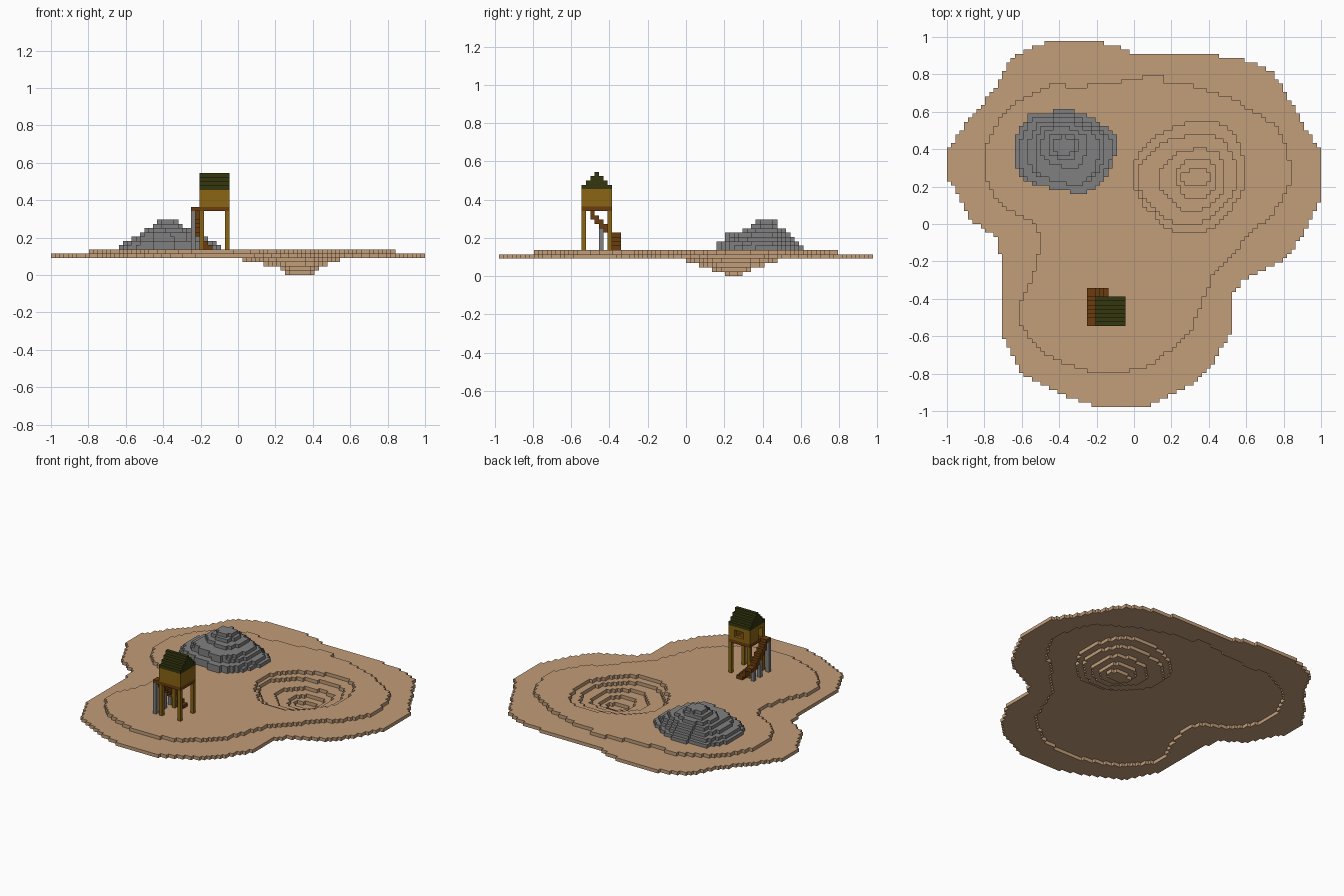
import bpy
import bmesh
from mathutils import Vector

V = 2 / 88  # size of one block; all coordinates below are in blocks

cube = bpy.data.objects.get("Cube")
if cube:
    bpy.data.objects.remove(cube, do_unlink=True)


def material(name, srgb):
    lin = [((c / 255 + 0.055) / 1.055) ** 2.4 for c in srgb]
    mat = bpy.data.materials.new(name)
    mat.use_nodes = True
    mat.diffuse_color = (*lin, 1)
    bsdf = mat.node_tree.nodes["Principled BSDF"]
    bsdf.inputs["Base Color"].default_value = (*lin, 1)
    bsdf.inputs["Roughness"].default_value = 0.9
    return mat


SAND = material("sand", (194, 157, 121))
STONE = material("grey stone", (128, 128, 128))
PLANK = material("golden wood", (139, 101, 20))
DARK_WOOD = material("dark wood", (107, 60, 14))
ROOF = material("dark green roof", (51, 54, 14))

# the six sides of a block: direction and corner order
SIDES = [
    ((1, 0, 0), ((1, 0, 0), (1, 1, 0), (1, 1, 1), (1, 0, 1))),
    ((-1, 0, 0), ((0, 0, 0), (0, 0, 1), (0, 1, 1), (0, 1, 0))),
    ((0, 1, 0), ((0, 1, 0), (0, 1, 1), (1, 1, 1), (1, 1, 0))),
    ((0, -1, 0), ((0, 0, 0), (1, 0, 0), (1, 0, 1), (0, 0, 1))),
    ((0, 0, 1), ((0, 0, 1), (1, 0, 1), (1, 1, 1), (0, 1, 1))),
    ((0, 0, -1), ((0, 0, 0), (0, 1, 0), (1, 1, 0), (1, 0, 0))),
]


def build(name, cells, mat):
    """Mesh the exposed sides of a set of blocks."""
    bm = bmesh.new()
    verts = {}
    for c in cells:
        for d, corners in SIDES:
            if tuple(a + b for a, b in zip(c, d)) in cells:
                continue
            quad = []
            for k in corners:
                p = tuple(a + b for a, b in zip(c, k))
                if p not in verts:
                    verts[p] = bm.verts.new(Vector(p) * V)
                quad.append(verts[p])
            bm.faces.new(quad)
    mesh = bpy.data.meshes.new(name)
    bm.to_mesh(mesh)
    bm.free()
    mesh.materials.append(mat)
    ob = bpy.data.objects.new(name, mesh)
    bpy.context.collection.objects.link(ob)
    return ob


def box(x0, x1, y0, y1, z0, z1):
    return {(x, y, z) for x in range(x0, x1) for y in range(y0, y1) for z in range(z0, z1)}


def fill(poly):
    """Grid columns whose centre lies inside an outline."""
    out = set()
    for j in range(-44, 44):
        y = j + 0.5
        cuts = []
        for (ax, ay), (bx, by) in zip(poly, poly[1:] + poly[:1]):
            if (ay > y) != (by > y):
                cuts.append(ax + (y - ay) * (bx - ax) / (by - ay))
        cuts.sort()
        for a, b in zip(cuts[::2], cuts[1::2]):
            out |= {(i, j) for i in range(-44, 44) if a < i + 0.5 < b}
    return out


def fit(poly, x0, x1, y0, y1):
    """Stretch an outline into a given rectangle."""
    xs, ys = [p[0] for p in poly], [p[1] for p in poly]
    return [(x0 + (x - min(xs)) / (max(xs) - min(xs)) * (x1 - x0),
             y0 + (y - min(ys)) / (max(ys) - min(ys)) * (y1 - y0)) for x, y in poly]


# --- terrain: low rim, raised plateau and stepped pit, one block thick ---
rim = [(-17.3, 43.2), (-12.1, 43.2), (-5.3, 42.2), (-0.4, 40.4), (13, 40), (24.8, 39.2),
       (32.4, 35.9), (35.4, 31.6), (38.2, 26.2), (42, 19.9), (44, 16.8), (44, 5.8),
       (40.8, -0.8), (36.6, -6.9), (34.2, -8.8), (26, -12.8), (22.8, -16.6), (22.8, -25.3),
       (18.9, -32.4), (13, -38.2), (2.9, -42.8), (-8.1, -43), (-15.2, -41), (-23.4, -37),
       (-26.5, -35), (-30.2, -27.6), (-31.2, -25.3), (-31.2, -8.8), (-32.4, -3), (-38, 0.6),
       (-42.2, 8.1), (-44.1, 11), (-44.1, 17), (-39.9, 23.4), (-32.8, 31.6), (-30.5, 36.4),
       (-27.4, 39.9), (-23.2, 42)]
plateau = [(4.1, 35.2), (6.7, 35.2), (7.5, 33.4), (13, 32.8), (23, 29.5), (30.7, 25),
           (34.2, 22.2), (35.9, 18), (36.8, 14), (36.8, 10), (35.2, 5.8), (32.4, 2.2),
           (26, -3.6), (23.6, -7.2), (18.2, -11.9), (17.3, -15.4), (13.5, -24.8),
           (10.7, -28.1), (3.6, -33.3), (-2.2, -34.7), (-10, -34.7), (-15.2, -33.3),
           (-21, -30.7), (-24.1, -27.2), (-26.5, -23.6), (-27, -19), (-25.6, -16.6),
           (-23.2, -10.2), (-22.2, -6), (-22.2, -2.5), (-23.2, 0), (-29.8, 3.6),
           (-32.8, 6.2), (-34.7, 10.5), (-35.2, 14), (-35.2, 17.5), (-31.6, 24.6),
           (-28.6, 28.1), (-20, 32.6), (-17.5, 33.5), (-15, 32), (-8, 32.8), (0, 34)]
pit = [(14.5, 24.1), (18.5, 24.1), (22.5, 22.2), (24.8, 18.7), (26, 14), (25.8, 8.8),
       (24.4, 5.8), (22, 2.9), (19.6, 0.1), (16.6, -1.5), (10.7, -2), (7.2, -0.8),
       (4.8, 2.2), (1.8, 5), (0.6, 7.6), (-0.1, 10.5), (-0.1, 14), (1.3, 16.8),
       (4.1, 19.6), (7.2, 22.2), (10.7, 23.2)]
pit_steps = [(0, 26, -2, 24, 4), (1, 24, 0, 21, 3), (6, 21.5, 3, 17.7, 2),
             (10, 19.5, 5.5, 15.5, 1), (11, 17.6, 8.6, 13, 0)]
height = {c: 4 for c in fill(rim)}
height.update({c: 5 for c in fill(plateau)})
for x0, x1, y0, y1, z in pit_steps:
    height.update({c: z for c in fill(fit(pit, x0, x1, y0, y1))})
build("sandy_ground", {(i, j, z) for (i, j), z in height.items()}, SAND)

# --- stepped rock mound ---
mound = [(-21, 26.5), (-15.2, 27.2), (-11.6, 25.8), (-8.1, 24.1), (-4.6, 21), (-4.1, 17.5),
         (-5.3, 14), (-6.9, 10.5), (-9.3, 8.1), (-12.8, 7), (-17.5, 8.1), (-22.2, 9),
         (-25.8, 10.5), (-27.9, 14), (-27.9, 20), (-26, 23.4), (-24.6, 25.8)]
mound_steps = [(-28, -4, 7, 27), (-27, -5, 7, 26), (-25, -6.5, 9, 25), (-23.5, -8, 9, 24),
               (-22, -10.5, 13, 23), (-20.5, -13, 15, 21.5), (-19, -14, 16, 20.6)]
rock = set()
for n, bounds in enumerate(mound_steps):
    rock |= {(i, j, 6 + n) for i, j in fill(fit(mound, *bounds))}
build("rock_mound", rock, STONE)

# --- hut on stilts ---
for x, side in ((-9, "right"), (-3, "left")):
    for y, end in ((-24, "front"), (-18, "back")):
        build(f"{end}_{side}_stilt", box(x, x + 1, y, y + 1, 6, 15), PLANK)
build("hut_floor", box(-9, -2, -24, -17, 15, 16), DARK_WOOD)
walls = box(-9, -2, -24, -17, 16, 20) - box(-8, -3, -23, -18, 16, 20)
walls -= box(-7, -4, -18, -17, 17, 19)   # back window
walls -= box(-9, -8, -23, -21, 16, 19)   # doorway onto the stairs
build("hut_walls", walls, PLANK)

# gable roof with its ridge along x
roof = set()
for n in range(4):
    roof |= box(-9, -2, -24 + n, -17 - n, 20 + n, 21 + n)
build("hut_roof", roof, ROOF)

# --- stairs: top platform, long flight, landing and short flight ---
stairs = box(-11, -9, -24, -22, 15, 16) | box(-11, -9, -17, -15, 9, 10)
for n in range(5):
    stairs |= box(-11, -9, -22 + n, -21 + n, 13 - n, 15 - n)
for n in range(3):
    stairs |= box(-9 + n, -8 + n, -17, -15, max(6, 7 - n), 9 - n)
build("stairs", stairs, DARK_WOOD)

# stone posts under the stairs
for n, (y, top) in enumerate(((-24, 15), (-20, 11), (-17, 9))):
    build(f"stair_post_{n + 1}", box(-11, -10, y, y + 1, 6, top), STONE)
